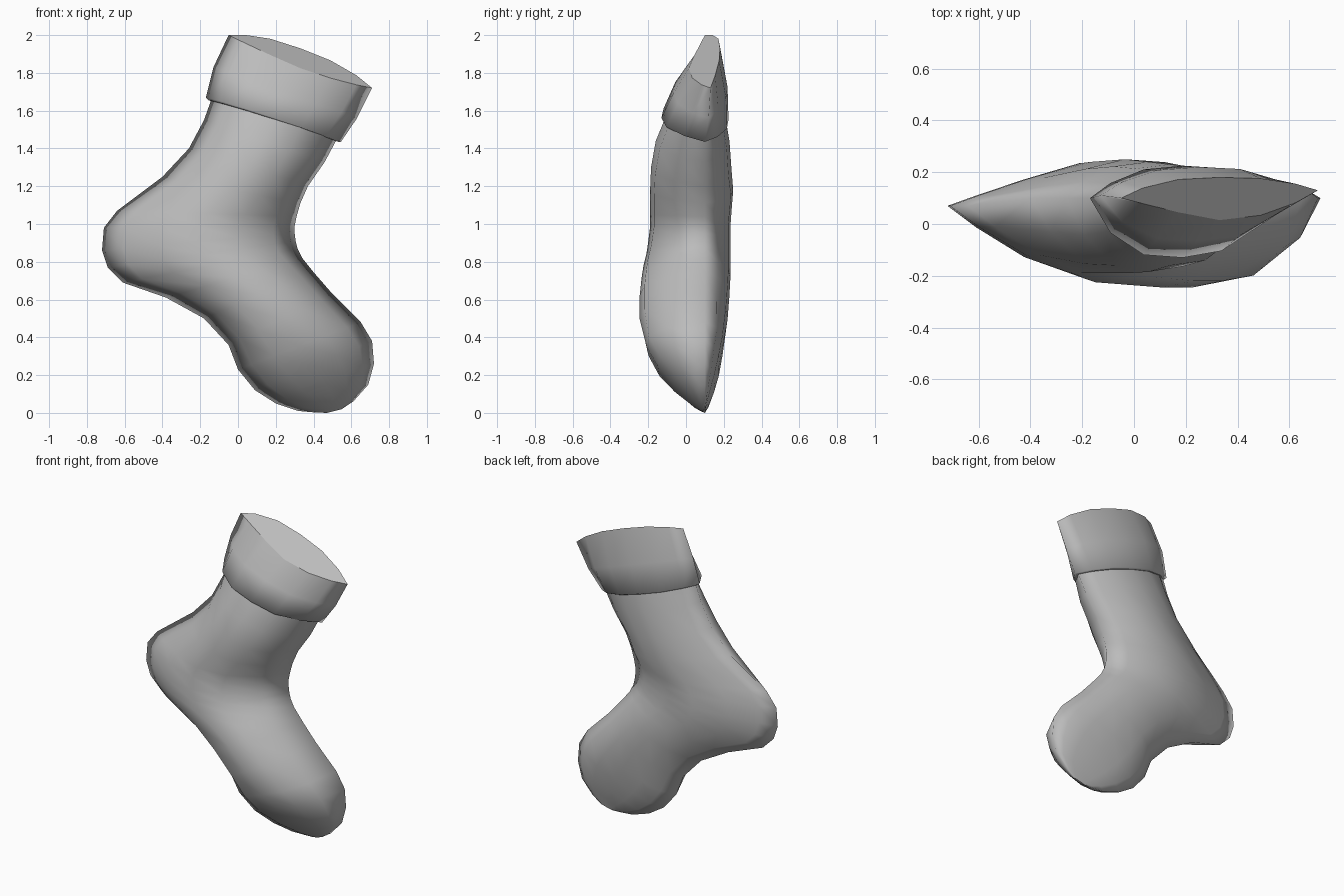
import bpy, bmesh
from mathutils import Vector

if "Cube" in bpy.data.objects:
    bpy.data.objects.remove(bpy.data.objects["Cube"])

grey = bpy.data.materials.new("soft grey")
grey.use_nodes = True
grey.diffuse_color = (0.5, 0.5, 0.5, 1)
grey.node_tree.nodes["Principled BSDF"].inputs["Base Color"].default_value = (0.5, 0.5, 0.5, 1)

STEPS = [-0.78, -0.42, 0, 0.42, 0.78]

# Fullness of the bulge: front (-x half, +x half), back (-x half, +x half)
LEG = ((2.8, 3), (2.4, 2.6))
HEEL = ((1.55, 3), (1.05, 3))
ARCH = ((2.4, 3), (1.6, 3))
FOOT = ((3.6, 3), (2.6, 3))
TOE = ((3.8, 3.8), (4.5, 4.5))
CUFF = ((3.5, 2.5), (2.5, 3))
RIM = ((1.3, 2), (2.5, 3))


def section(left, right, seam, front, back, full, lift=(0, 0)):
    """Lens-shaped ring: a seam point each side, bulging to front and back."""
    a, b = Vector((left[0], seam[0], left[1])), Vector((right[0], seam[1], right[1]))

    def point(u, depth, rise, powers):
        p = a.lerp(b, (u + 1) / 2)
        bulge = 1 - abs(u) ** powers[u > 0]
        p.y += (depth - p.y) * bulge
        p.z += rise * bulge
        return p

    return ([a] + [point(u, front, lift[0], full[0]) for u in STEPS]
            + [b] + [point(u, back, lift[1], full[1]) for u in reversed(STEPS)])


def loft(name, rings):
    bm = bmesh.new()
    loops = [[bm.verts.new(p) for p in ring] for ring in rings]
    n = len(loops[0])
    for lo, hi in zip(loops, loops[1:]):
        for i in range(n):
            j = (i + 1) % n
            bm.faces.new((lo[i], lo[j], hi[j], hi[i])).smooth = True
    # flat end caps with crisp borders
    for loop in (loops[0], loops[-1]):
        for e in bm.faces.new(loop).edges:
            e.smooth = False
    bmesh.ops.recalc_face_normals(bm, faces=bm.faces)
    mesh = bpy.data.meshes.new(name)
    bm.to_mesh(mesh)
    bm.free()
    mesh.materials.append(grey)
    obj = bpy.data.objects.new(name, mesh)
    bpy.context.collection.objects.link(obj)
    return obj


S, H = (0.1, 0.1), (0.07, 0.1)   # seam depth along the leg and at the heel

# Leg, heel fan and foot down to the toe
loft("sock_body", [
    section((-0.13, 1.69), (0.54, 1.48), S, -0.10, 0.205, LEG),
    section((-0.18, 1.55), (0.46, 1.33), S, -0.16, 0.23, LEG),
    section((-0.26, 1.40), (0.37, 1.20), S, -0.185, 0.24, LEG),
    section((-0.40, 1.25), (0.33, 1.11), S, -0.19, 0.25, ARCH),
    section((-0.64, 1.07), (0.31, 1.04), H, -0.19, 0.24, HEEL),
    section((-0.71, 0.98), (0.30, 0.99), H, -0.19, 0.235, HEEL),
    section((-0.72, 0.86), (0.30, 0.95), H, -0.20, 0.235, HEEL),
    section((-0.69, 0.77), (0.305, 0.91), H, -0.21, 0.235, HEEL),
    section((-0.61, 0.69), (0.315, 0.87), H, -0.225, 0.235, HEEL),
    section((-0.38, 0.61), (0.34, 0.82), S, -0.235, 0.235, ARCH),
    section((-0.18, 0.50), (0.40, 0.745), S, -0.245, 0.23, FOOT),
    section((-0.05, 0.36), (0.50, 0.63), S, -0.245, 0.22, FOOT),
    section((0.00, 0.23), (0.65, 0.48), S, -0.21, 0.195, TOE),
    section((0.09, 0.12), (0.71, 0.38), S, -0.15, 0.175, TOE),
    section((0.20, 0.05), (0.72, 0.26), S, -0.065, 0.15, TOE),
    section((0.32, 0.01), (0.69, 0.15), S, 0.015, 0.125, TOE),
    section((0.40, 0.003), (0.61, 0.06), S, 0.065, 0.108, TOE),
    section((0.47, 0.0), (0.55, 0.02), S, 0.09, 0.102, TOE),
])

# Folded cuff with a slanted top
loft("cuff", [
    section((-0.155, 1.655), (0.53, 1.435), S, -0.11, 0.215, CUFF, lift=(0.01, 0)),
    section((-0.17, 1.67), (0.545, 1.435), S, -0.13, 0.225, CUFF, lift=(0.01, 0)),
    section((-0.13, 1.83), (0.63, 1.56), (0.11, 0.12), -0.065, 0.22, CUFF, lift=(0, 0.03)),
    section((-0.05, 2.0), (0.71, 1.72), (0.1, 0.13), 0.015, 0.18, RIM, lift=(-0.035, 0.07)),
])
